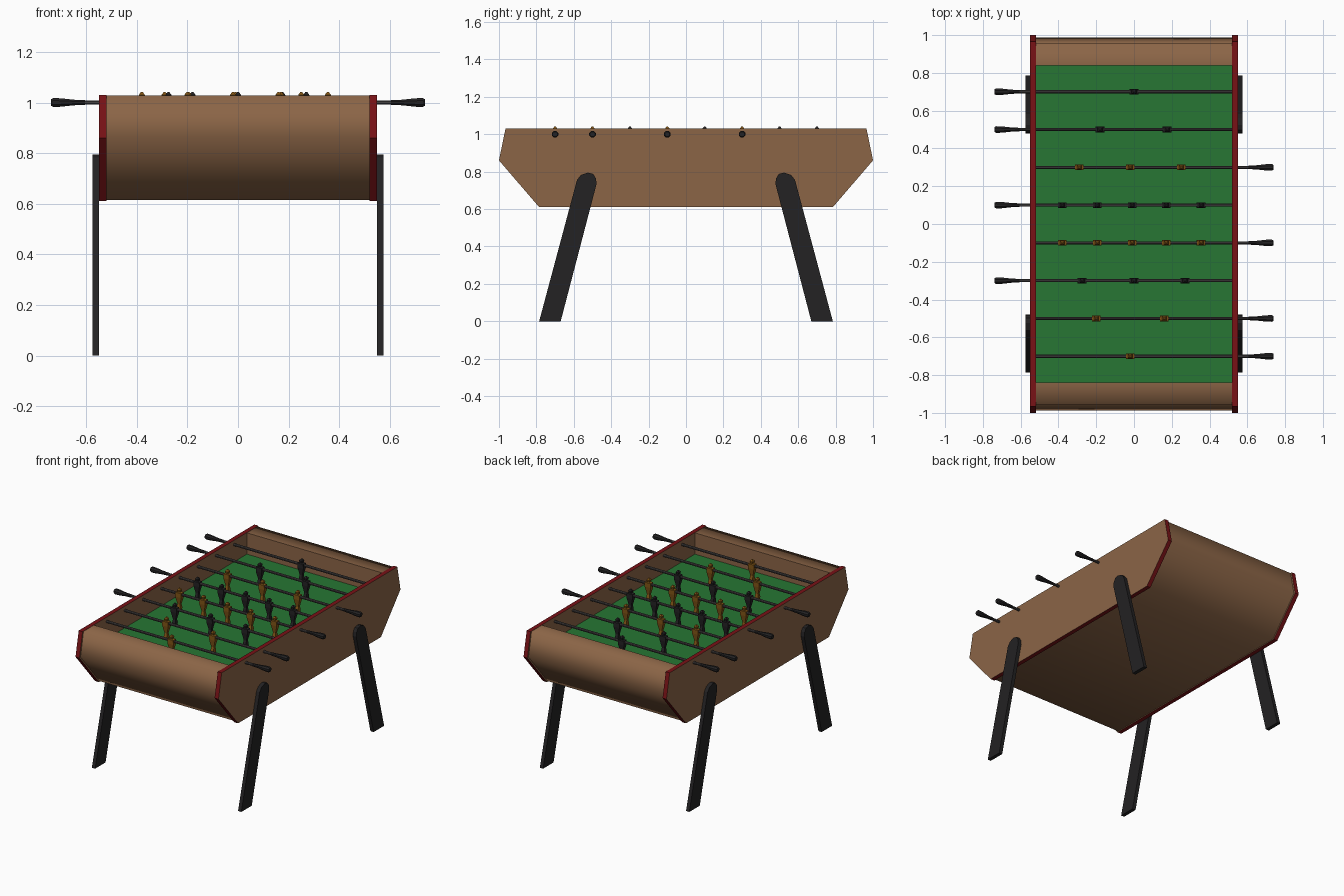
import bpy, bmesh, math
from mathutils import Vector

if "Cube" in bpy.data.objects:
    bpy.data.objects.remove(bpy.data.objects["Cube"])


def material(name, rgb):
    m = bpy.data.materials.new(name)
    m.diffuse_color = (*rgb, 1)
    m.use_nodes = True
    m.node_tree.nodes["Principled BSDF"].inputs["Base Color"].default_value = m.diffuse_color
    return m


WOOD = material("wood", (0.26, 0.13, 0.062))
RED = material("red_trim", (0.19, 0.006, 0.008))
GREEN = material("green_felt", (0.02, 0.18, 0.033))
BLACK = material("black", (0.017, 0.016, 0.017))
STEEL = material("dark_steel", (0.06, 0.055, 0.055))
AMBER = material("amber", (0.22, 0.09, 0.008))


def add(name, bm, *mats):
    bmesh.ops.recalc_face_normals(bm, faces=bm.faces)
    me = bpy.data.meshes.new(name)
    bm.to_mesh(me)
    bm.free()
    for m in mats:
        me.materials.append(m)
    ob = bpy.data.objects.new(name, me)
    bpy.context.collection.objects.link(ob)
    return ob


def loft(rings):
    """Skin closed rings of points, capping both ends."""
    bm = bmesh.new()
    vs = [[bm.verts.new(p) for p in r] for r in rings]
    n = len(rings[0])
    for a, b in zip(vs, vs[1:]):
        for i in range(n):
            j = (i + 1) % n
            bm.faces.new((a[i], a[j], b[j], b[i]))
    bm.faces.new(vs[0])
    bm.faces.new(vs[-1])
    bm.faces.ensure_lookup_table()
    return bm


def prism(profile, x0, x1):
    """Extrude a (y, z) profile along x."""
    return loft([[(x, y, z) for y, z in profile] for x in (x0, x1)])


def turned(profile, sides, y, z):
    """Turn (x, radius) points about an x-parallel axis, flat side up."""
    angles = [math.tau * (i + 0.5) / sides for i in range(sides)]
    return loft([[(x, y + r * math.cos(a), z + r * math.sin(a)) for a in angles]
                 for x, r in profile])


# Side panels: wood faces with a red edge band
half = [(0.965, 1.03), (1.0, 0.86), (0.785, 0.61)]
panel = half + [(-y, z) for y, z in reversed(half)]
for side, label in ((-1, "left"), (1, "right")):
    ob = add(label + "_side_panel", prism(panel, side * 0.52, side * 0.55), WOOD, RED)
    for f in ob.data.polygons:
        f.material_index = 0 if abs(f.normal.x) > 0.9 else 1

# Cabinet body: rounded shading outside, flat sunken pocket inside
half = [(0.84, 0.87), (0.84, 1.028), (0.955, 1.028), (0.988, 0.862), (0.778, 0.615)]
body = add("cabinet_body", prism(half + [(-y, z) for y, z in reversed(half)], -0.525, 0.525), WOOD)
for f in body.data.polygons:
    inner = abs(f.center.y) < 0.85 and f.center.z > 0.8
    f.use_smooth = abs(f.normal.x) < 0.5 and not inner

# Playing field
add("playing_field", prism([(-0.84, 0.865), (0.84, 0.865), (0.84, 0.88), (-0.84, 0.88)],
                           -0.52, 0.52), GREEN)

# Splayed legs with rounded tops
leg = [(-0.785, 0), (-0.67, 0), (-0.478, 0.735), (-0.482, 0.765), (-0.497, 0.788),
       (-0.525, 0.795), (-0.562, 0.782), (-0.583, 0.755)]
for sx, lx in ((-1, "left"), (1, "right")):
    for sy, ly in ((1, "front"), (-1, "back")):
        add(f"{ly}_{lx}_leg", prism([(sy * y, z) for y, z in leg], sx * 0.55, sx * 0.575), BLACK)

# Player figure sections: height, half width, half depth
figure = [(0.888, 0.011, 0.013), (0.908, 0.012, 0.014), (0.93, 0.010, 0.008),
          (0.982, 0.023, 0.015), (1.012, 0.022, 0.015), (1.016, 0.009, 0.009),
          (1.03, 0.012, 0.012), (1.041, 0.004, 0.004)]


def player(name, mat, x, y):
    ob = add(name, loft([[(i * a, j * b, z) for i, j in ((-1, -1), (1, -1), (1, 1), (-1, 1))]
                         for z, a, b in figure]), mat)
    ob.location = (x, y, 0)


# Rods: y, handle side, player positions
five = [-0.38, -0.195, -0.01, 0.17, 0.355]
rods = [(-0.7, 1, [-0.02]), (-0.5, 1, [-0.2, 0.16]), (-0.3, -1, [-0.275, 0, 0.27]),
        (-0.1, 1, five), (0.1, -1, five), (0.3, 1, [-0.29, -0.02, 0.25]),
        (0.5, -1, [-0.18, 0.175]), (0.7, -1, [0])]
handle = [(0.605, 0.010), (0.65, 0.012), (0.70, 0.018), (0.73, 0.019), (0.738, 0.014)]
for n, (y, s, xs) in enumerate(rods, 1):
    add(f"rod_{n}", turned([(-s * 0.53, 0.009), (s * 0.62, 0.009)], 8, y, 1.0), STEEL)
    add(f"rod_handle_{n}", turned([(s * x, r) for x, r in handle], 8, y, 1.0), BLACK)
    for k, x in enumerate(xs, 1):
        player(f"player_{n}_{k}", AMBER if s > 0 else BLACK, x, y)
